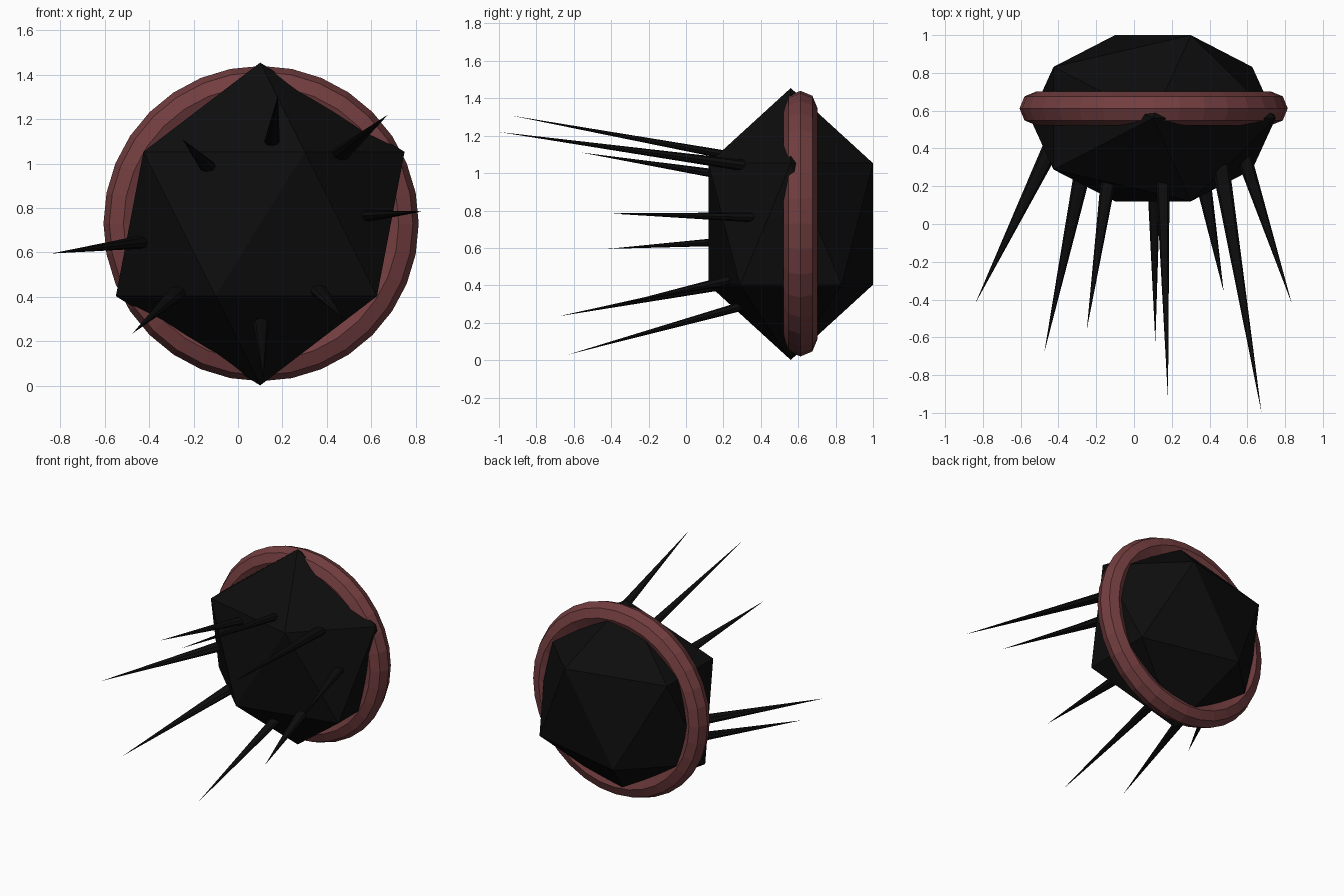
import bpy
from mathutils import Vector, Matrix
from math import pi

if "Cube" in bpy.data.objects:
    bpy.data.objects.remove(bpy.data.objects["Cube"])


def material(name, color):
    m = bpy.data.materials.new(name)
    m.diffuse_color = (*color, 1)
    m.use_nodes = True
    m.node_tree.nodes["Principled BSDF"].inputs["Base Color"].default_value = m.diffuse_color
    return m


black = material("black_shell", (0.004, 0.004, 0.004))
red = material("dull_red", (0.17, 0.047, 0.05))
CENTER = Vector((0.10, 0.56, 0.728))

# faceted body: squashed icosahedron
bpy.ops.mesh.primitive_ico_sphere_add(subdivisions=1, radius=1, location=CENTER)
body = bpy.context.object
body.name = "body"
body.scale = (0.727, 0.517, 0.727)
body.data.materials.append(black)

# ring around the body, facing front
bpy.ops.mesh.primitive_torus_add(major_segments=32, minor_segments=8,
                                 major_radius=0.62, minor_radius=0.09,
                                 location=(0.104, 0.612, 0.73), rotation=(pi / 2, 0, 0))
ring = bpy.context.object
ring.name = "ring"
ring.data.materials.append(red)


# slim spike, wider than tall, from a point on the body to its tip
def spike(name, base, tip, radius, inset=0.1):
    base, tip = Vector(base), Vector(tip)
    full = (tip - base).length
    axis = (tip - base).normalized()
    grow = (full + inset) / full
    base = base - axis * inset
    bpy.ops.mesh.primitive_cone_add(vertices=8, radius1=radius * grow, radius2=0,
                                    depth=full + inset)
    ob = bpy.context.object
    ob.name = name
    side = axis.cross(Vector((0, 0, 1))).normalized()
    up = side.cross(axis)
    rot = Matrix((side, -up, axis)).transposed().to_4x4()
    ob.matrix_world = (Matrix.Translation((base + tip) / 2) @ rot
                       @ Matrix.Diagonal((1, 0.65, 1, 1)))
    ob.data.materials.append(black)


# eight spikes pointing forward
SPIKES = [
    ((-0.45, 0.38, 0.645), (-0.84, -0.42, 0.595), 0.045),
    ((-0.28, 0.24, 0.41), (-0.475, -0.68, 0.235), 0.043),
    ((-0.145, 0.17, 0.995), (-0.25, -0.56, 1.11), 0.037),
    ((0.105, 0.25, 0.275), (0.113, -0.63, 0.03), 0.036),
    ((0.153, 0.20, 1.10), (0.18, -0.93, 1.307), 0.035),
    ((0.38, 0.15, 0.41), (0.475, -0.36, 0.30), 0.036),
    ((0.47, 0.24, 1.05), (0.675, -1.0, 1.22), 0.044),
    ((0.60, 0.30, 0.765), (0.835, -0.42, 0.785), 0.038),
]
for i, (b, t, r) in enumerate(SPIKES):
    spike(f"spike_{i + 1}", b, t, r)
